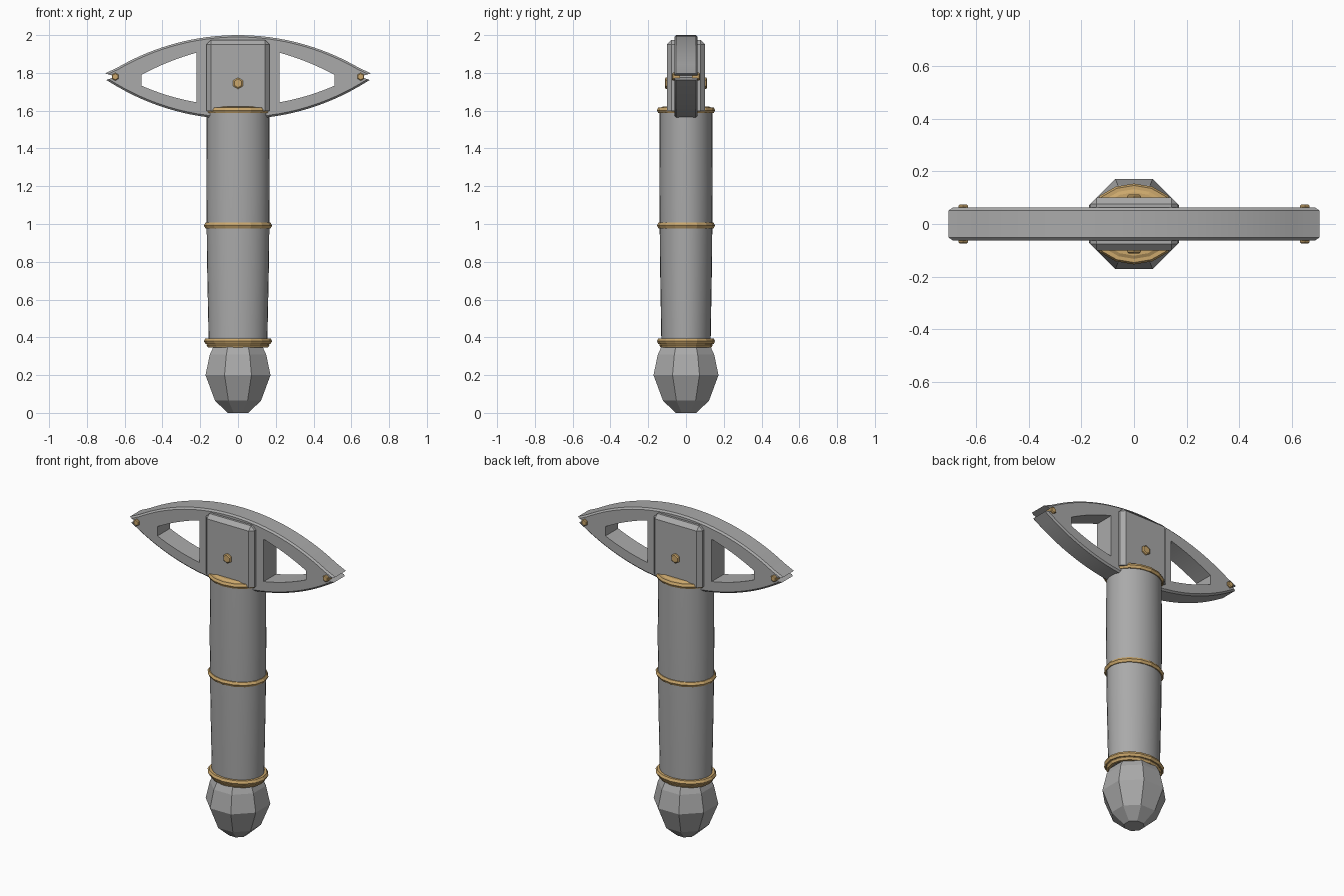
import bpy, bmesh, math
from mathutils import Matrix

cube = bpy.data.objects.get("Cube")
if cube:
    bpy.data.objects.remove(cube, do_unlink=True)


def material(name, rgb):
    m = bpy.data.materials.new(name)
    m.use_nodes = True
    m.diffuse_color = (*rgb, 1)
    m.node_tree.nodes["Principled BSDF"].inputs["Base Color"].default_value = (*rgb, 1)
    return m


steel = material("steel_grey", (0.40, 0.40, 0.40))
brass = material("brass", (0.60, 0.39, 0.15))


def finish(name, bm, mat, smooth=None):
    bmesh.ops.recalc_face_normals(bm, faces=bm.faces)
    mesh = bpy.data.meshes.new(name)
    bm.to_mesh(mesh)
    bm.free()
    mesh.materials.append(mat)
    ob = bpy.data.objects.new(name, mesh)
    bpy.context.collection.objects.link(ob)
    if smooth:
        bpy.ops.object.select_all(action="DESELECT")
        ob.select_set(True)
        bpy.context.view_layer.objects.active = ob
        bpy.ops.object.shade_smooth_by_angle(angle=math.radians(smooth))
    return ob


def lathe(name, profile, mat, sides, flat=1.0, turn=0.0, closed=False, smooth=None):
    """Sweep (radius, z) points around z; flat squeezes the y direction."""
    bm = bmesh.new()
    loops = []
    for r, z in profile:
        angles = [turn + math.tau * i / sides for i in range(sides)]
        loops.append([bm.verts.new((r * math.cos(a), r * flat * math.sin(a), z)) for a in angles])
    pairs = list(zip(loops, loops[1:]))
    if closed:
        pairs.append((loops[-1], loops[0]))
    else:
        bm.faces.new(loops[0])
        bm.faces.new(loops[-1])
    for low, high in pairs:
        for i in range(sides):
            j = (i + 1) % sides
            bm.faces.new((low[i], low[j], high[j], high[i]))
    return finish(name, bm, mat, smooth)


def ring(name, radius, z, tube):
    section = [(radius + tube * math.cos(math.tau * i / 6), z + tube * math.sin(math.tau * i / 6))
               for i in range(6)]
    lathe(name, section, brass, 16, flat=0.85, closed=True)


def bolt(name, x, z, y, radius, height):
    """Chamfered hexagonal bolt head pointing along y."""
    bm = bmesh.new()
    side = 1 if y > 0 else -1
    for depth, r1, r2, start in ((0.03 + height * 0.6, radius, radius, -0.03),
                                 (height * 0.4, radius, radius * 0.75, height * 0.6)):
        bmesh.ops.create_cone(
            bm, cap_ends=True, segments=6, radius1=r1, radius2=r2, depth=depth,
            matrix=Matrix.Translation((x, y + side * (start + depth / 2), z))
            @ Matrix.Rotation(-side * math.pi / 2, 4, "X"))
    finish(name, bm, brass)


# Faceted pommel
octagon = 1 / math.cos(math.pi / 8)
lathe("pommel", [(r * octagon, z) for r, z in
                 ((0.055, 0), (0.122, 0.065), (0.172, 0.2), (0.149, 0.31), (0.13, 0.35))],
      steel, 8, turn=math.pi / 8)

# Oval grip with its brass bands
lathe("grip", [(0.155, 0.36), (0.164, 0.8), (0.168, 1.2), (0.166, 1.6)], steel, 32, 0.84, smooth=30)
ring("lower_band", 0.164, 0.38, 0.017)
ring("lower_band_trim", 0.152, 0.36, 0.015)
ring("middle_band", 0.164, 0.992, 0.017)
ring("upper_band", 0.164, 1.602, 0.017)
lathe("upper_collar", [(0.16, 1.59), (0.165, 1.612), (0.14, 1.623)], brass, 16, 0.86)

# Chamfered centre block
bm = bmesh.new()
bmesh.ops.create_cube(bm, size=1, matrix=Matrix.Translation((0, 0, 1.787))
                      @ Matrix.Diagonal((0.334, 0.2, 0.376, 1)))
bmesh.ops.bevel(bm, geom=[e for e in bm.edges if sum(v.co.z for v in e.verts) > 3.3],
                offset=0.024, segments=1, affect="EDGES")
finish("centre_block", bm, steel)


# Lens-shaped crosspiece with two openings and notched tips
RADIUS = 1.27
IN, OUT, END = 0.22, 0.51, 0.64


def sag(x):
    return RADIUS - math.sqrt(RADIUS ** 2 - x ** 2)


def column(x):
    a = abs(x)
    t = min(max((a - IN) / (OUT - IN), 0), 1)
    bottom, top = 1.555 + sag(a), 2.0 - sag(a)
    low, high = bottom + 0.07, top - 0.074 - 0.029 * t
    if a > OUT:
        s = (a - OUT) / (END - OUT)
        low, high = low + (1.775 - low) * s, high + (1.785 - high) * s
    return [(x, bottom), (x, low), (x, high), (x, top)]


def steps(a, b, n):
    return [a + (b - a) * i / n for i in range(n)]


half = steps(0, IN, 4) + steps(IN, OUT, 8) + steps(OUT, END, 4) + [END]
xs = [-x for x in reversed(half[1:])] + half
columns = [column(x) for x in xs]
tip = [(0.697, 1.762), (0.66, 1.775), (0.66, 1.785), (0.705, 1.797)]
columns = [[(-x, z) for x, z in tip]] + columns + [tip]

bm = bmesh.new()
DEPTH = 0.062
grid = [[bm.verts.new((x, -DEPTH, z)) for x, z in col] for col in columns]
for a, b in zip(grid, grid[1:]):
    middle = abs(a[0].co.x + b[0].co.x) / 2
    for row in range(3):
        if row == 1 and IN < middle < OUT:
            continue
        bm.faces.new((a[row], b[row], b[row + 1], a[row + 1]))
bmesh.ops.delete(bm, geom=[v for v in bm.verts if not v.link_faces], context="VERTS")
front = bmesh.ops.extrude_face_region(bm, geom=bm.faces[:], use_keep_orig=True)
bmesh.ops.translate(bm, vec=(0, 2 * DEPTH, 0),
                    verts=[g for g in front["geom"] if isinstance(g, bmesh.types.BMVert)])
bmesh.ops.recalc_face_normals(bm, faces=bm.faces)


def on_rim(v):
    a = abs(v.co.x)
    return a > 0.68 or min(abs(v.co.z - 2 + sag(a)), abs(v.co.z - 1.555 - sag(a))) < 0.001


rim = [e for e in bm.edges if all(on_rim(v) for v in e.verts)
       and e.verts[0].co.y * e.verts[1].co.y > 0
       and len(e.link_faces) == 2 and e.calc_face_angle() > 0.8]
bmesh.ops.bevel(bm, geom=rim, offset=0.01, segments=1, affect="EDGES", clamp_overlap=False)
finish("crosspiece", bm, steel, smooth=25)

# Bolts on both faces
for face, s in (("front", -1), ("back", 1)):
    bolt(face + "_centre_bolt", 0, 1.745, s * 0.1, 0.03, 0.012)
    for hand, x in (("left", 0.65), ("right", -0.65)):
        bolt(face + "_" + hand + "_tip_bolt", x, 1.78, s * DEPTH, 0.021, 0.012)
